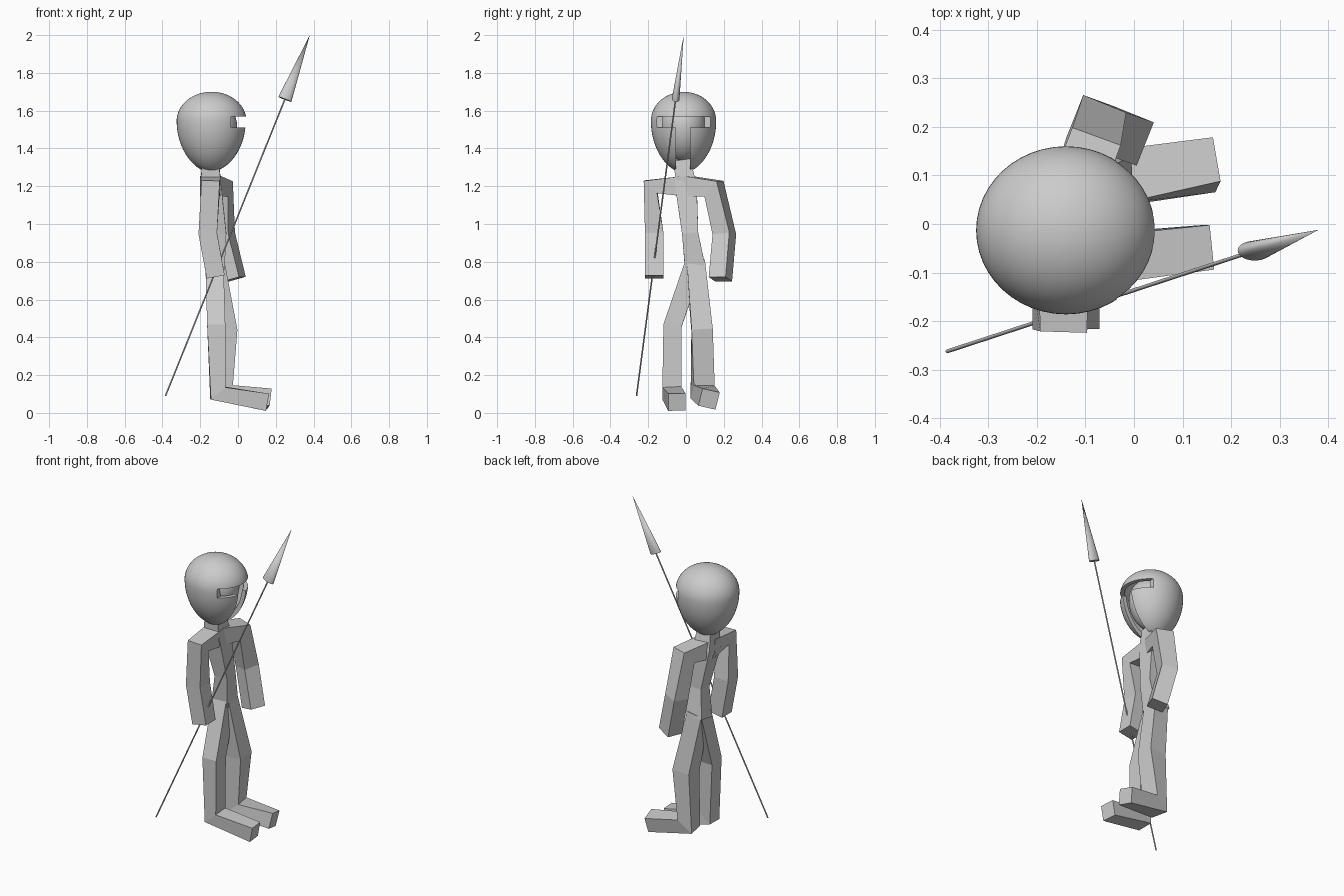
import bpy, bmesh, math
from mathutils import Vector

if "Cube" in bpy.data.objects:
    bpy.data.objects.remove(bpy.data.objects["Cube"])


def make_object(name, bm):
    bmesh.ops.recalc_face_normals(bm, faces=bm.faces)
    me = bpy.data.meshes.new(name)
    bm.to_mesh(me)
    bm.free()
    ob = bpy.data.objects.new(name, me)
    bpy.context.collection.objects.link(ob)
    return ob


def activate(ob):
    bpy.ops.object.select_all(action='DESELECT')
    ob.select_set(True)
    bpy.context.view_layer.objects.active = ob


def smooth(ob):
    activate(ob)
    bpy.ops.object.shade_smooth_by_angle(angle=math.radians(40))


def limb(name, joints, ref):
    """Square-section tube through joints (x, y, z, half width)."""
    bm = bmesh.new()
    pts = [Vector(j[:3]) for j in joints]
    rings = []
    for i, p in enumerate(pts):
        t = Vector()
        if i > 0:
            t += (p - pts[i - 1]).normalized()
        if i < len(pts) - 1:
            t += (pts[i + 1] - p).normalized()
        t.normalize()
        u = Vector(ref)
        u = (u - t * u.dot(t)).normalized()
        v = t.cross(u)
        h = joints[i][3]
        rings.append([bm.verts.new(p + h * (a * u + b * v))
                      for a, b in ((1, 1), (-1, 1), (-1, -1), (1, -1))])
    for r, s in zip(rings, rings[1:]):
        for k in range(4):
            n = (k + 1) % 4
            bm.faces.new((r[k], r[n], s[n], s[k]))
    bm.faces.new(rings[0])
    bm.faces.new(rings[-1])
    return make_object(name, bm)


def egg(name, centre, rx, ry, up, down):
    """Sphere with a short dome above and a longer tapered lower half."""
    bm = bmesh.new()
    bmesh.ops.create_uvsphere(bm, u_segments=48, v_segments=32, radius=1)
    for v in bm.verts:
        x, y, z = v.co
        r = math.hypot(x, y)
        k = r ** 0.15 if z < 0 and r > 1e-5 else 1
        v.co = Vector(centre) + Vector((x * k * rx, y * k * ry, z * (up if z > 0 else down)))
    return make_object(name, bm)


def box(name, lo, hi):
    bm = bmesh.new()
    bmesh.ops.create_cube(bm, size=1)
    for v in bm.verts:
        v.co = Vector([a + (c + 0.5) * (b - a) for a, b, c in zip(lo, hi, v.co)])
    return make_object(name, bm)


# Torso and neck
limb("torso", [(-0.145, -0.02, 1.34, 0.042), (-0.145, 0, 1.2, 0.057),
               (-0.105, 0.022, 0.95, 0.043), (-0.125, 0.048, 0.77, 0.054)], (1, 0, 0))

# Arms
limb("right_arm", [(-0.145, 0, 1.2, 0.055), (-0.145, -0.187, 1.197, 0.048),
                   (-0.16, -0.168, 0.95, 0.049), (-0.118, -0.168, 0.72, 0.048)], (1, 0, 0))
limb("left_arm", [(-0.145, 0, 1.2, 0.055), (-0.09, 0.148, 1.187, 0.053),
                  (-0.078, 0.203, 0.945, 0.048), (-0.02, 0.182, 0.708, 0.048)], (0.93, -0.37, 0))

# Legs with feet
limb("right_leg", [(-0.125, 0.045, 0.8, 0.048), (-0.115, -0.072, 0.46, 0.048),
                   (-0.107, -0.075, 0.105, 0.05), (0.152, -0.048, 0.057, 0.046)], (0, 1, 0))
limb("left_leg", [(-0.122, 0.05, 0.8, 0.048), (-0.06, 0.085, 0.44, 0.056),
                  (-0.08, 0.088, 0.11, 0.056), (0.165, 0.122, 0.073, 0.047)], (0, 1, -0.25))

# Head inside the helmet
smooth(egg("head", (-0.14, -0.013, 1.52), 0.135, 0.12, 0.13, 0.19))

# Helmet shell with T-shaped face opening
helmet = egg("helmet", (-0.14, -0.013, 1.545), 0.185, 0.173, 0.155, 0.275)
sol = helmet.modifiers.new("shell", 'SOLIDIFY')
sol.thickness = 0.025
sol.offset = -1
cutters = [box("eye_slot_cutter", (-0.036, -0.2, 1.512), (0.2, 0.2, 1.568)),
           box("nose_slot_cutter", (-0.11, -0.053, 1.2), (0.2, 0.021, 1.53))]
for c in cutters:
    c.hide_render = True
    m = helmet.modifiers.new("cut", 'BOOLEAN')
    m.operation = 'DIFFERENCE'
    m.solver = 'EXACT'
    m.object = c
activate(helmet)
bpy.ops.object.convert(target='MESH')
for c in cutters:
    bpy.data.objects.remove(c)
smooth(helmet)


# Spear: thin shaft and flattened cone point
def spear_part(name, a, b, r1, r2, flat=1.0):
    a, b = Vector(a), Vector(b)
    bm = bmesh.new()
    bmesh.ops.create_cone(bm, cap_ends=True, segments=32, radius1=r1, radius2=r2,
                          depth=(b - a).length)
    t = (b - a).normalized()
    v = (Vector((0, 1, 0)) - t * t.y).normalized()
    u = v.cross(t)
    for w in bm.verts:
        w.co = (a + b) / 2 + u * w.co.x + v * w.co.y * flat + t * w.co.z
    smooth(make_object(name, bm))


base, neck, tip = (-0.384, -0.262, 0.09), (0.248, -0.055, 1.66), (0.38, -0.012, 2.0)
spear_part("spear_shaft", base, neck, 0.004, 0.004)
spear_part("spear_point", neck, tip, 0.037, 0.0, 0.55)
